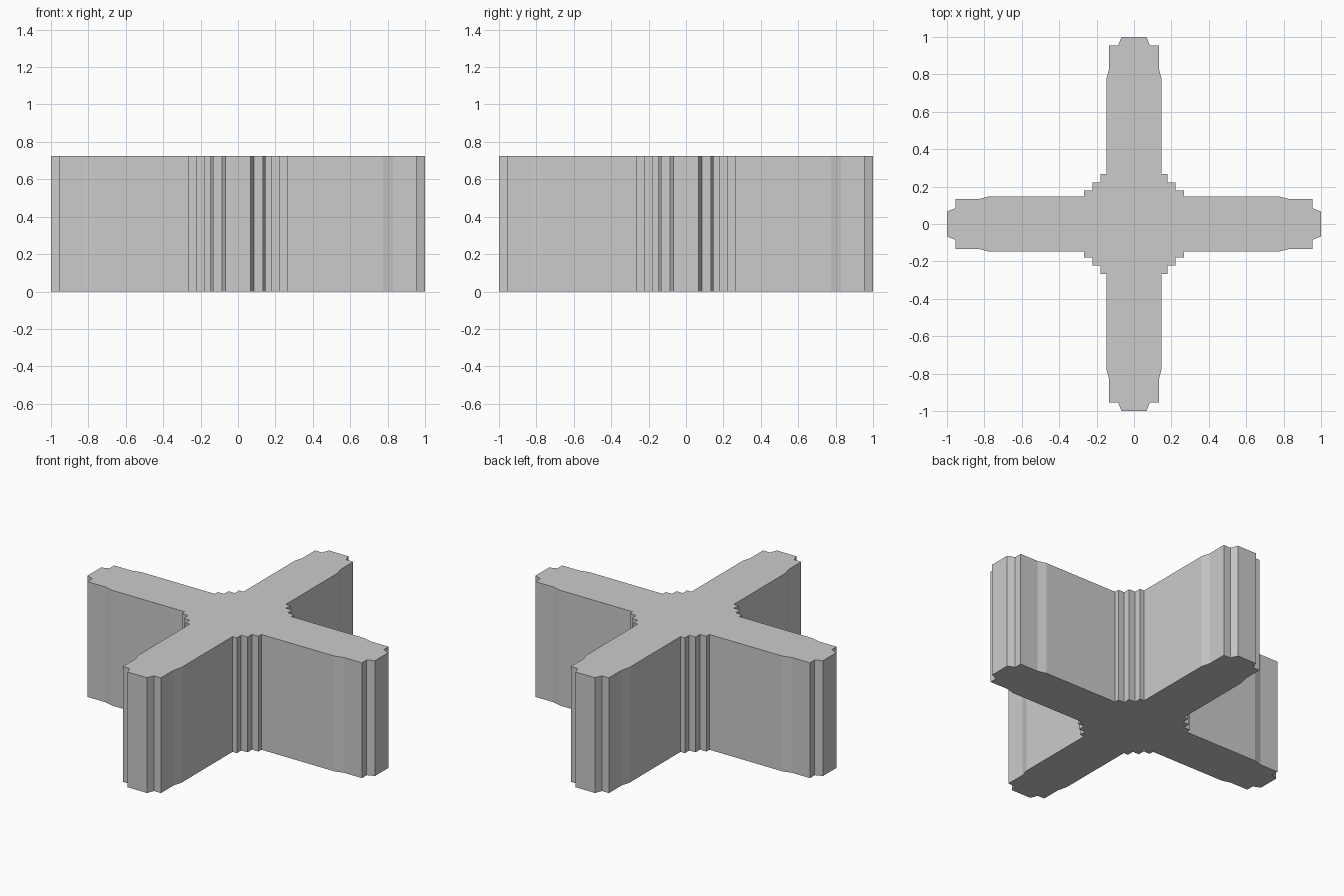
import bpy
import bmesh

if "Cube" in bpy.data.objects:
    bpy.data.objects.remove(bpy.data.objects["Cube"])

HEIGHT = 0.725

# Half of one quadrant outline, from the arm tip to the stepped inner corner
tip_to_corner = [(1.0, 0.067), (0.955, 0.085), (0.955, 0.133), (0.83, 0.133),
                 (0.775, 0.148), (0.266, 0.148), (0.266, 0.178), (0.222, 0.178),
                 (0.222, 0.222)]
quadrant = tip_to_corner + [(y, x) for x, y in reversed(tip_to_corner[:-1])]

# Rotate the quadrant four times to close the cross outline
outline = []
for turn in range(4):
    for x, y in quadrant:
        for _ in range(turn):
            x, y = -y, x
        outline.append((x, y))

# Extrude the outline into the solid cross block
bm = bmesh.new()
base = bm.faces.new([bm.verts.new((x, y, 0)) for x, y in outline])
top = bmesh.ops.extrude_face_region(bm, geom=[base], use_keep_orig=True)["geom"]
bmesh.ops.translate(bm, vec=(0, 0, HEIGHT),
                    verts=[v for v in top if isinstance(v, bmesh.types.BMVert)])
bmesh.ops.recalc_face_normals(bm, faces=bm.faces)

mesh = bpy.data.meshes.new("cross_block")
bm.to_mesh(mesh)
bm.free()
bpy.context.collection.objects.link(bpy.data.objects.new("cross_block", mesh))
